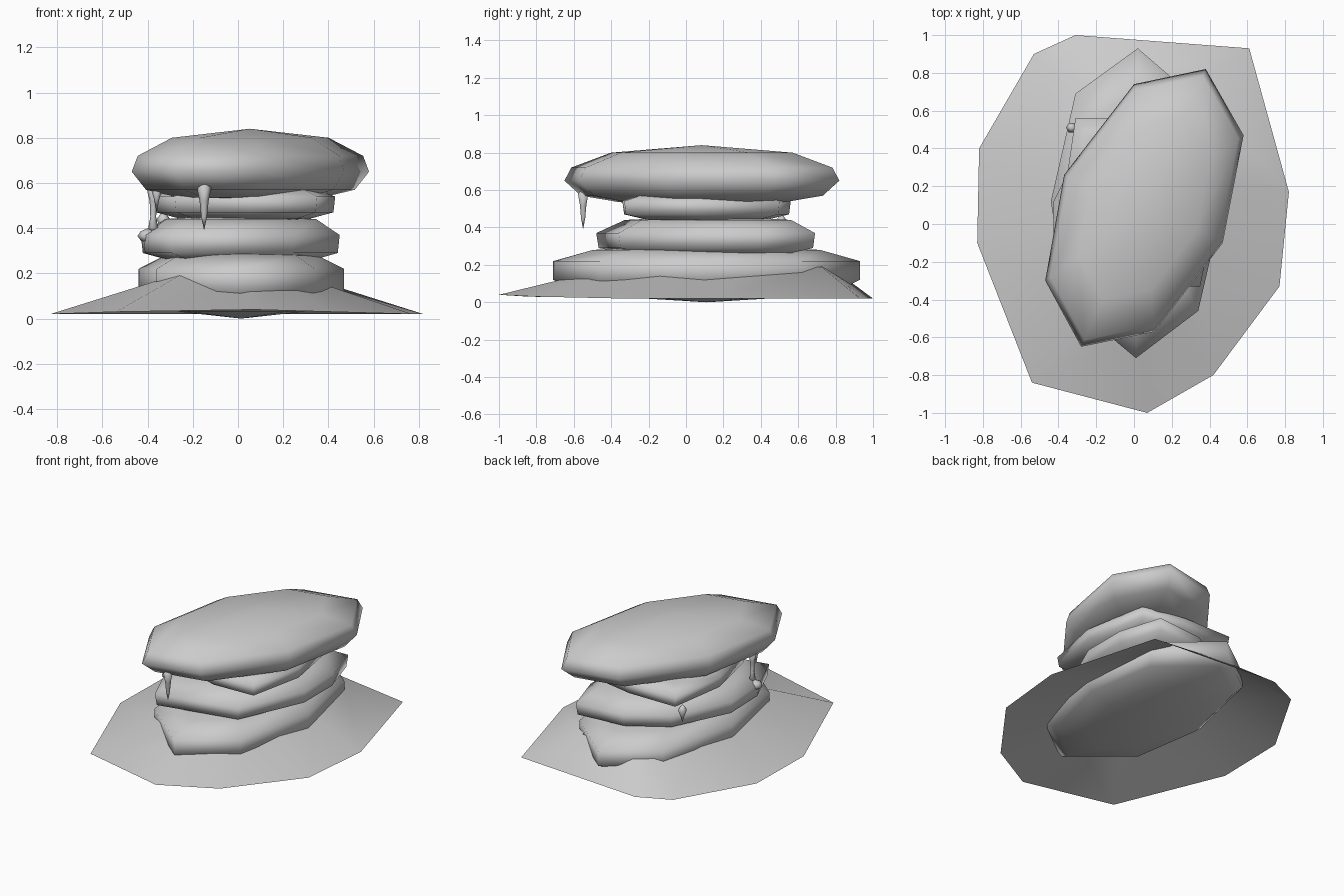
import bpy, bmesh, math
from mathutils import Vector


def finish(name, bm):
    bmesh.ops.recalc_face_normals(bm, faces=bm.faces)
    me = bpy.data.meshes.new(name)
    bm.to_mesh(me)
    bm.free()
    for p in me.polygons:
        p.use_smooth = True
    ob = bpy.data.objects.new(name, me)
    bpy.context.collection.objects.link(ob)
    return ob


def bridge(bm, a, b):
    n = len(a)
    for i in range(n):
        bm.faces.new((a[i], a[(i + 1) % n], b[(i + 1) % n], b[i]))


def stone(name, outline, bottom, levels, top):
    """Rounded slab: scaled copies of an outline, closed by a low point at each end."""
    c = sum((Vector(p) for p in outline), Vector((0, 0))) / len(outline)
    bm = bmesh.new()
    rings = [[bm.verts.new((c.x + (x - c.x) * s, c.y + (y - c.y) * s, z))
              for x, y in outline] for z, s in levels]
    for a, b in zip(rings, rings[1:]):
        bridge(bm, a, b)
    for ring, z in ((rings[0], bottom), (rings[-1], top)):
        tip = bm.verts.new((c.x, c.y, z))
        for i in range(len(ring)):
            bm.faces.new((ring[i], ring[(i + 1) % len(ring)], tip))
    return finish(name, bm)


def drip(name, x, y, profile, sides=6):
    """Small turned drop from (z, radius) pairs."""
    circle = [(x + math.cos(math.tau * i / sides), y + math.sin(math.tau * i / sides))
              for i in range(sides)]
    return stone(name, circle, profile[0][0], profile[1:-1], profile[-1][0])


# Stacked stones, bottom to top
stone("bottom_stone",
      [(0.02, 0.93), (-0.31, 0.69), (-0.44, 0.12), (-0.36, -0.40),
       (0.01, -0.71), (0.34, -0.46), (0.47, 0.10), (0.38, 0.62)],
      0.0, [(0.03, 0.6), (0.08, 0.9), (0.12, 1), (0.22, 1), (0.28, 0.74)], 0.31)
stone("second_stone",
      [(0.36, 0.69), (0.02, 0.66), (-0.24, 0.50), (-0.43, 0.11),
       (-0.42, -0.20), (-0.30, -0.48), (0.25, -0.36), (0.45, 0.09), (0.45, 0.40)],
      0.235, [(0.25, 0.65), (0.29, 0.98), (0.37, 1), (0.44, 0.76)], 0.465)
stone("third_stone",
      [(0.35, -0.33), (0.05, -0.34), (-0.28, -0.25), (-0.37, 0.15),
       (-0.31, 0.56), (0.05, 0.56), (0.35, 0.50), (0.43, 0.06)],
      0.43, [(0.44, 0.7), (0.47, 0.98), (0.54, 1), (0.575, 0.78)], 0.59)
stone("top_stone",
      [(0.38, 0.82), (0.58, 0.47), (0.47, -0.10), (0.11, -0.57),
       (-0.28, -0.65), (-0.47, -0.30), (-0.37, 0.26), (0.00, 0.74)],
      0.525, [(0.535, 0.6), (0.57, 0.88), (0.65, 1), (0.72, 0.95), (0.80, 0.66)], 0.84)

# Ground skirt, open underneath, rising to the bottom stone
rim = [(-0.31, 1.00, 0.02, 0.18), (-0.53, 0.90, 0.02, 0.18), (-0.82, 0.40, 0.02, 0.15),
       (-0.83, -0.10, 0.02, 0.15), (-0.54, -0.84, 0.03, 0.20), (0.07, -1.00, 0.04, 0.14),
       (0.42, -0.80, 0.03, 0.15), (0.77, -0.33, 0.02, 0.15), (0.82, 0.17, 0.02, 0.14),
       (0.61, 0.93, 0.02, 0.18)]
bm = bmesh.new()
outer = [bm.verts.new((x, y, z)) for x, y, z, h in rim]
inner = [bm.verts.new((0.015 + x * 0.44, 0.11 + y * 0.66, h + 0.01)) for x, y, z, h in rim]
bridge(bm, outer, inner)
finish("ground_skirt", bm)

# Hanging drips and the drop landing on the second stone
drip("front_drip", -0.15, -0.55,
     [(0.39, 0), (0.45, 0.013), (0.52, 0.02), (0.58, 0.032), (0.61, 0)])
drip("left_drip", -0.375, -0.19,
     [(0.38, 0), (0.40, 0.022), (0.45, 0.013), (0.52, 0.016), (0.57, 0.028), (0.60, 0)])
drip("left_short_drip", -0.36, -0.25, [(0.47, 0), (0.53, 0.012), (0.57, 0.024), (0.60, 0)])
drip("back_drip", -0.33, 0.51, [(0.35, 0), (0.40, 0.014), (0.44, 0.03), (0.48, 0)])
drip("landed_drop", -0.40, -0.19,
     [(0.335, 0), (0.345, 0.03), (0.365, 0.045), (0.385, 0.032), (0.40, 0)])
